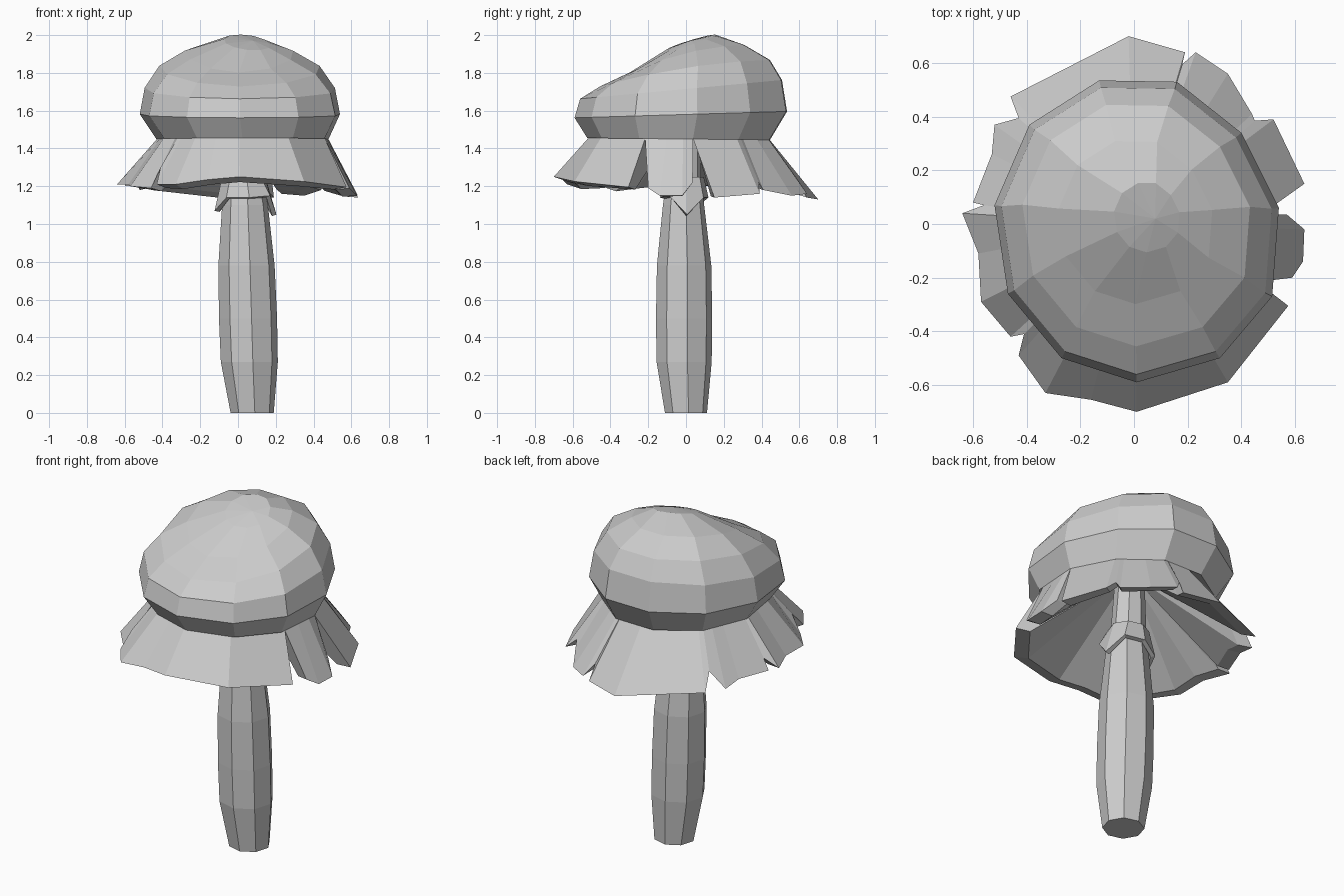
import bpy, bmesh, math
from mathutils import Vector

cube = bpy.data.objects.get("Cube")
if cube:
    bpy.data.objects.remove(cube, do_unlink=True)

grey = bpy.data.materials.new("plain_grey")
grey.use_nodes = True
grey.diffuse_color = (0.6, 0.6, 0.6, 1)
grey.node_tree.nodes["Principled BSDF"].inputs["Base Color"].default_value = (0.6, 0.6, 0.6, 1)


def loft(name, rings, closed=True, start=None, end=None, thickness=0):
    """Bridge rings listed bottom to top, with optional end points or caps."""
    bm = bmesh.new()
    rows = [[bm.verts.new(p) for p in ring] for ring in rings]
    n = len(rows[0])
    spans = range(n if closed else n - 1)
    for low, high in zip(rows, rows[1:]):
        for i in spans:
            j = (i + 1) % n
            bm.faces.new((low[i], low[j], high[j], high[i]))
    for row, tip, flip in ((rows[0], start, True), (rows[-1], end, False)):
        if tip == "flat":
            bm.faces.new(row[::-1] if flip else row)
        elif tip:
            v = bm.verts.new(tip)
            for i in spans:
                a, b = row[i], row[(i + 1) % n]
                bm.faces.new((b, a, v) if flip else (a, b, v))
    if not closed:
        # Side walls of an open strip
        for k in (0, -1):
            wall = [row[k] for row in rows] + [v]
            bm.faces.new(wall if k else wall[::-1])
    mesh = bpy.data.meshes.new(name)
    bm.to_mesh(mesh)
    bm.free()
    mesh.materials.append(grey)
    obj = bpy.data.objects.new(name, mesh)
    bpy.context.collection.objects.link(obj)
    if thickness:
        mod = obj.modifiers.new("thickness", "SOLIDIFY")
        mod.thickness = thickness
        mod.offset = -1


# Cap: one uneven outline, scaled, tilted towards the front and bowed
outline = [(0.54, 0.06), (0.40, 0.34), (0.16, 0.53), (-0.13, 0.535), (-0.39, 0.37), (-0.52, 0.07),
           (-0.47, -0.26), (-0.27, -0.50), (0.01, -0.59), (0.32, -0.50), (0.515, -0.27)]


def cap_ring(cx, cy, scale, z, tilt, lean=0, bow=0):
    return [(cx + x * scale, cy + y * scale, z + (y * tilt + x * lean) * scale - bow * y * y)
            for x, y in outline]


hollow = (0.03, 0, 1.6)
neck = cap_ring(0.015, -0.015, 0.86, 1.45, -0.01)
rings = [neck,
         cap_ring(0, 0, 1, 1.58, 0.03),
         cap_ring(0, 0, 0.95, 1.715, 0.093),
         cap_ring(0, 0.016, 0.80, 1.83, 0.15, bow=0.09),
         cap_ring(0, 0.02, 0.54, 1.91, 0.23, bow=0.1),
         cap_ring(0.045, 0.03, 0.23, 1.963, 0.3, -0.1)]
loft("cap", rings, start=hollow, end=(0.08, 0.02, 1.97))


# Torn skirt: thick flaps hanging from the neck, listed as their lower edges
def neck_point(x, y):
    """Where the ray towards (x, y) crosses the neck outline."""
    ray = Vector((x, y))
    for i, a in enumerate(neck):
        a, b = Vector(a), Vector(neck[(i + 1) % len(neck)])
        side = (b - a).xy
        det = ray.cross(side)
        t, u = a.xy.cross(side) / det, a.xy.cross(ray) / det
        if t > 0 and -1e-6 <= u <= 1.000001:
            return a.lerp(b, u)


def flap(name, edge, first, last):
    """Flap with a thick lip, hollowed inwards from the lip to the middle."""
    directions = [first] + [p[:2] for p in edge[1:-1]] + [last]
    lip = [(x * 0.88, y * 0.88, z + 0.04 * y) for x, y, z in edge]
    loft(name, [lip, edge, [neck_point(*d) for d in directions]], closed=False, start=hollow)


front_gap, back_gap = (0.5, -0.235), (0.5, 0.04)
flap("skirt_tongue", [(0.59, -0.20, 1.19), (0.63, -0.14, 1.15), (0.635, -0.02, 1.15),
                      (0.57, 0.035, 1.22)], front_gap, back_gap)
flap("skirt", [
    (0.635, 0.15, 1.14), (0.52, 0.39, 1.16), (0.45, 0.385, 1.22),
    (0.44, 0.41, 1.18), (0.35, 0.56, 1.15), (0.23, 0.64, 1.16), (0.18, 0.595, 1.23),
    (0.19, 0.64, 1.14), (-0.02, 0.70, 1.13), (-0.46, 0.475, 1.18), (-0.43, 0.395, 1.27),
    (-0.52, 0.37, 1.18), (-0.53, 0.26, 1.20), (-0.60, 0.08, 1.20), (-0.56, 0.07, 1.26),
    (-0.64, 0.04, 1.21), (-0.58, -0.11, 1.21), (-0.57, -0.29, 1.20), (-0.46, -0.42, 1.19),
    (-0.41, -0.41, 1.30),
    (-0.43, -0.49, 1.21), (-0.33, -0.63, 1.21), (-0.16, -0.655, 1.235),
    (0.01, -0.70, 1.25), (0.35, -0.59, 1.225), (0.575, -0.305, 1.195)], back_gap, front_gap)


# Stem: eight sides, gently bent
def octagon(cx, cy, rx, ry, heights):
    ring = []
    for i in range(8):
        a = math.radians(i * 45 + 7)
        ring.append((cx + rx * math.cos(a), cy + ry * math.sin(a), heights[i % len(heights)]))
    return ring


stem = [(0.075, 0, 0.115, 0.112, 0), (0.06, -0.01, 0.152, 0.147, 0.27), (0.053, -0.01, 0.155, 0.15, 0.5),
        (0.045, -0.01, 0.15, 0.145, 0.78), (0.037, -0.013, 0.122, 0.11, 1.1),
        (0.03, -0.01, 0.10, 0.09, 1.25), (0.03, 0, 0.08, 0.08, 1.56)]
loft("stem", [octagon(*s[:4], [s[4]]) for s in stem], start="flat", end="flat")

# Ragged collar around the top of the stem
ragged = [1.05, 1.14, 1.14, 1.10, 1.07, 1.14, 1.14, 1.15]
loft("collar", [octagon(0.04, -0.01, 0.165, 0.13, ragged),
                octagon(0.03, -0.01, 0.115, 0.105, [1.25])], thickness=0.025)
